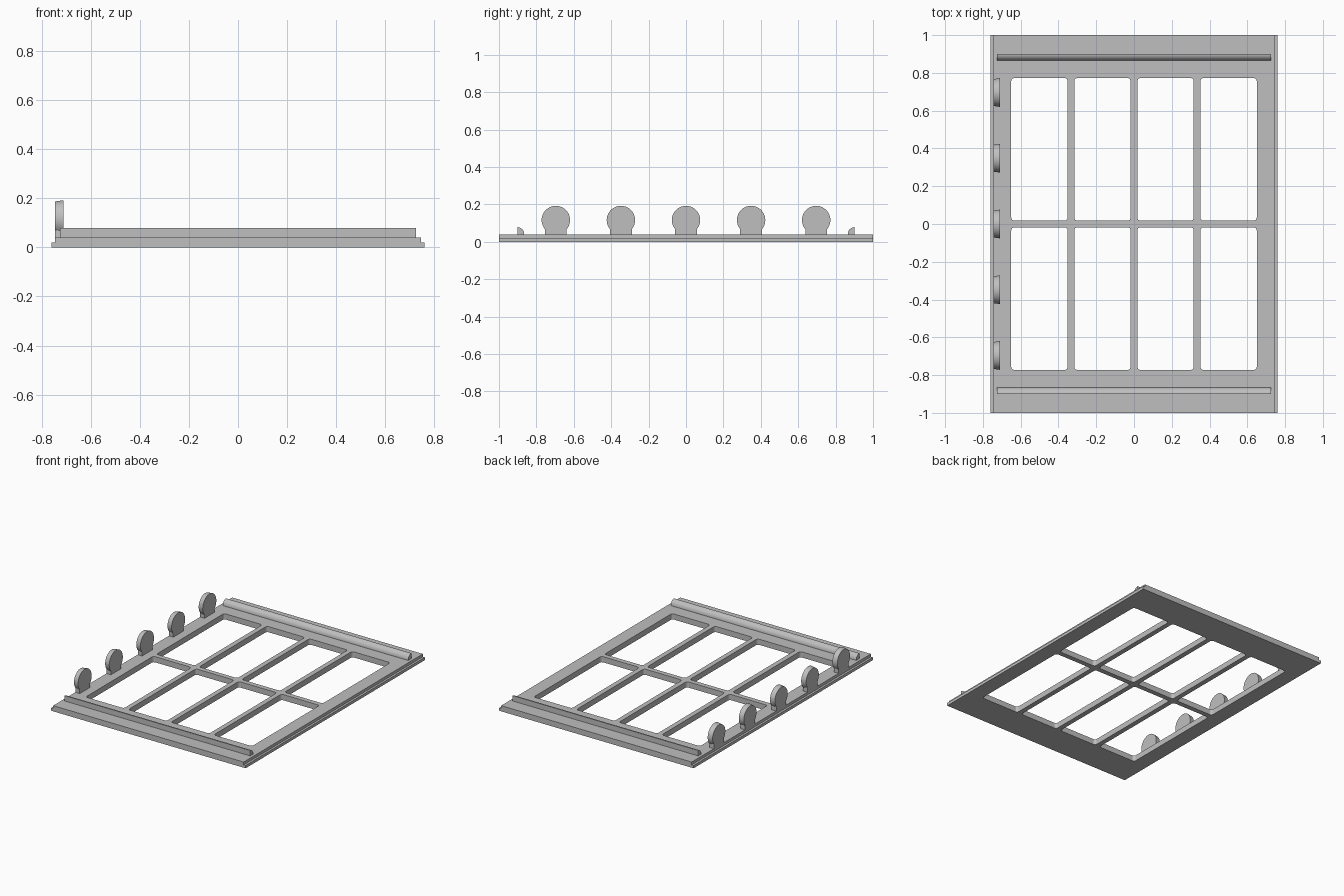
import bpy
import bmesh
from math import pi, sin, cos, acos
from mathutils import Vector

if "Cube" in bpy.data.objects:
    bpy.data.objects.remove(bpy.data.objects["Cube"], do_unlink=True)

grey = bpy.data.materials.new("plain_grey")
grey.use_nodes = True
colour = (0.52, 0.52, 0.52, 1)
grey.diffuse_color = colour
grey.node_tree.nodes["Principled BSDF"].inputs["Base Color"].default_value = colour


def loft(bm, start, end):
    """Closed solid between two matching outlines."""
    a = [bm.verts.new(p) for p in start]
    b = [bm.verts.new(p) for p in end]
    bm.faces.new(a)
    bm.faces.new(b[::-1])
    for i in range(len(a)):
        j = (i + 1) % len(a)
        bm.faces.new((a[j], a[i], b[i], b[j]))


def finish(name, bm, smooth=False):
    bmesh.ops.recalc_face_normals(bm, faces=bm.faces[:])
    mesh = bpy.data.meshes.new(name)
    bm.to_mesh(mesh)
    bm.free()
    mesh.materials.append(grey)
    obj = bpy.data.objects.new(name, mesh)
    bpy.context.collection.objects.link(obj)
    bpy.ops.object.select_all(action='DESELECT')
    obj.select_set(True)
    bpy.context.view_layer.objects.active = obj
    if smooth:
        bpy.ops.object.shade_smooth_by_angle(angle=pi / 6)
    return obj


def rounded_rect(cx, cy, w, h, r, steps=4):
    pts = []
    for k, (sx, sy) in enumerate([(1, 1), (-1, 1), (-1, -1), (1, -1)]):
        for s in range(steps + 1):
            t = (k + s / steps) * pi / 2
            pts.append((cx + sx * (w / 2 - r) + r * cos(t),
                        cy + sy * (h / 2 - r) + r * sin(t)))
    return pts


# Window cutters: four columns by two rows with thin bars between
BAR = 0.035
WIN_W = (1.3 - 3 * BAR) / 4
WIN_H = (1.545 - BAR) / 2
bm = bmesh.new()
for col in range(4):
    for row in range(2):
        cx = (col - 1.5) * (WIN_W + BAR)
        cy = (row - 0.5) * (WIN_H + BAR)
        outline = rounded_rect(cx, cy, WIN_W, WIN_H, 0.017)
        loft(bm, [(x, y, -0.1) for x, y in outline], [(x, y, 0.1) for x, y in outline])
cutter = finish("window_cutter", bm)
cutter.hide_render = True

# Frame: stepped slab, narrower in its upper half
half = [(0.76, 0), (0.76, 0.02), (0.745, 0.02), (0.745, 0.04)]
step = half + [(-x, z) for x, z in reversed(half)]
bm = bmesh.new()
loft(bm, [(x, -1, z) for x, z in step], [(x, 1, z) for x, z in step])
frame = finish("window_frame", bm)
cut = frame.modifiers.new("windows", 'BOOLEAN')
cut.operation = 'DIFFERENCE'
cut.solver = 'EXACT'
cut.object = cutter
bpy.ops.object.modifier_apply(modifier=cut.name)
bpy.data.objects.remove(cutter, do_unlink=True)

# Quarter-round rails, flat side outwards
for name, side in (("front_rail", -1), ("back_rail", 1)):
    arc = [(0.9 - 0.035 * cos(t), 0.04 + 0.038 * sin(t))
           for t in (i * pi / 20 for i in range(11))]
    arc.append((0.9, 0.035))
    arc.append((0.865, 0.035))
    bm = bmesh.new()
    loft(bm, [(-0.725, side * y, z) for y, z in arc],
         [(0.725, side * y, z) for y, z in arc])
    finish(name, bm, smooth=True)


# Round tabs on short necks, slightly tapered towards the outer face
def keyhole(x, y, r, neck):
    gap = pi / 2 - acos(neck / r)
    pts = [(x, y - neck, 0.035), (x, y + neck, 0.035)]
    for i in range(33):
        t = -pi / 2 + gap + i / 32 * (2 * pi - 2 * gap)
        pts.append((x, y + r * cos(t), 0.116 + r * sin(t)))
    return [Vector(p) for p in pts]


for i in range(5):
    y = (i - 2) * 0.348
    bm = bmesh.new()
    loft(bm, keyhole(-0.745, y, 0.071, 0.055), keyhole(-0.71, y, 0.076, 0.058))
    finish(f"round_tab_{i + 1}", bm, smooth=True)
